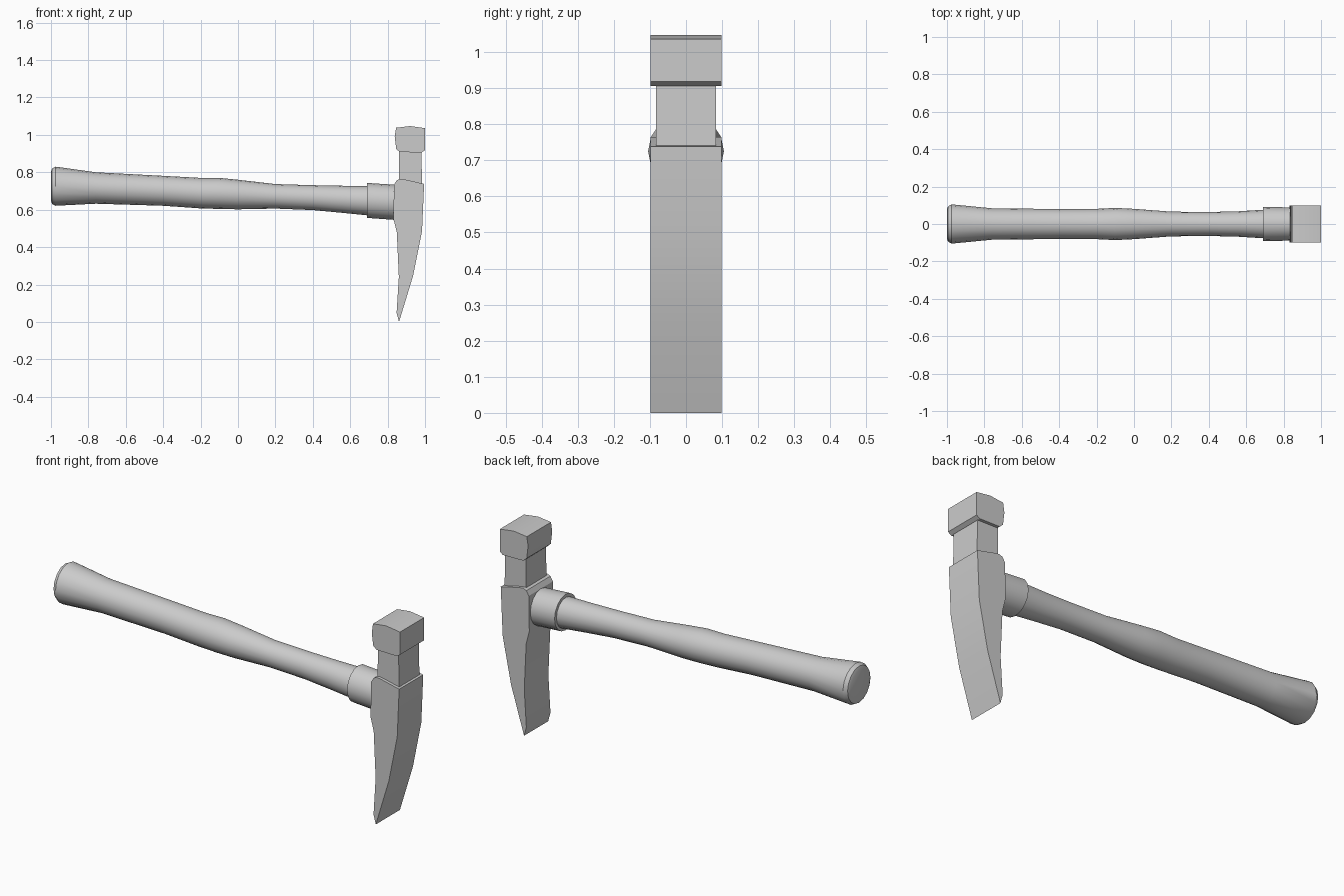
import bpy, bmesh
from math import cos, sin, pi, radians

if "Cube" in bpy.data.objects:
    bpy.data.objects.remove(bpy.data.objects["Cube"])


def finish(name, bm, smooth=None):
    bmesh.ops.recalc_face_normals(bm, faces=bm.faces)
    me = bpy.data.meshes.new(name)
    bm.to_mesh(me)
    bm.free()
    ob = bpy.data.objects.new(name, me)
    bpy.context.collection.objects.link(ob)
    if smooth:
        bpy.ops.object.select_all(action='DESELECT')
        ob.select_set(True)
        bpy.context.view_layer.objects.active = ob
        bpy.ops.object.shade_smooth_by_angle(angle=radians(smooth))
    return ob


def loft_x(name, sections, sides=16):
    """Skin elliptical sections (x, z bottom, z top, half width) along x."""
    bm = bmesh.new()
    rings = []
    for x, lo, hi, w in sections:
        c, h = (lo + hi) / 2, (hi - lo) / 2
        rings.append([bm.verts.new((x, w * cos(2 * pi * i / sides),
                                    c + h * sin(2 * pi * i / sides)))
                      for i in range(sides)])
    for a, b in zip(rings, rings[1:]):
        for i in range(sides):
            j = (i + 1) % sides
            bm.faces.new((a[i], a[j], b[j], b[i]))
    bm.faces.new(rings[0])
    bm.faces.new(rings[-1])
    return finish(name, bm, 32)


def extrude_y(name, profile, w):
    """Extrude an x/z profile symmetrically across y."""
    bm = bmesh.new()
    a = [bm.verts.new((x, -w, z)) for x, z in profile]
    b = [bm.verts.new((x, w, z)) for x, z in profile]
    n = len(profile)
    for i in range(n):
        j = (i + 1) % n
        bm.faces.new((a[i], a[j], b[j], b[i]))
    bm.faces.new(a)
    bm.faces.new(b)
    return finish(name, bm, 20)


# Handle with flared butt and swelling grip
loft_x("handle", [
    (-1.0, .648, .803, .08), (-.994, .63, .82, .094), (-.975, .621, .83, .105),
    (-.76, .632, .80, .084), (-.4, .621, .781, .08), (-.2, .607, .770, .081),
    (-.1, .604, .770, .086), (0, .602, .760, .081), (.2, .606, .737, .066),
    (.4, .598, .731, .064), (.56, .583, .728, .068), (.72, .567, .726, .078)])

# Collar where the handle meets the head
loft_x("collar", [(.691, .556, .743, .092), (.86, .544, .732, .088)])

# Tapering curved blade
extrude_y("blade", [
    (.834, .733), (.848, .757), (.866, .765), (.89, .762), (.995, .738),
    (.984, .487), (.936, .246), (.861, 0), (.848, .048), (.860, .24),
    (.849, .48), (.831, .55)], .099)

# Neck between blade and striking end
extrude_y("neck", [(.860, .72), (.985, .70), (.98, .93), (.862, .93)], .083)

# Striking head with slightly domed top
extrude_y("striking_head", [
    (.865, .908), (.846, .925), (.838, .99), (.845, 1.038), (.92, 1.047),
    (1.0, 1.036), (1.0, .918), (.982, .906)], .099)
